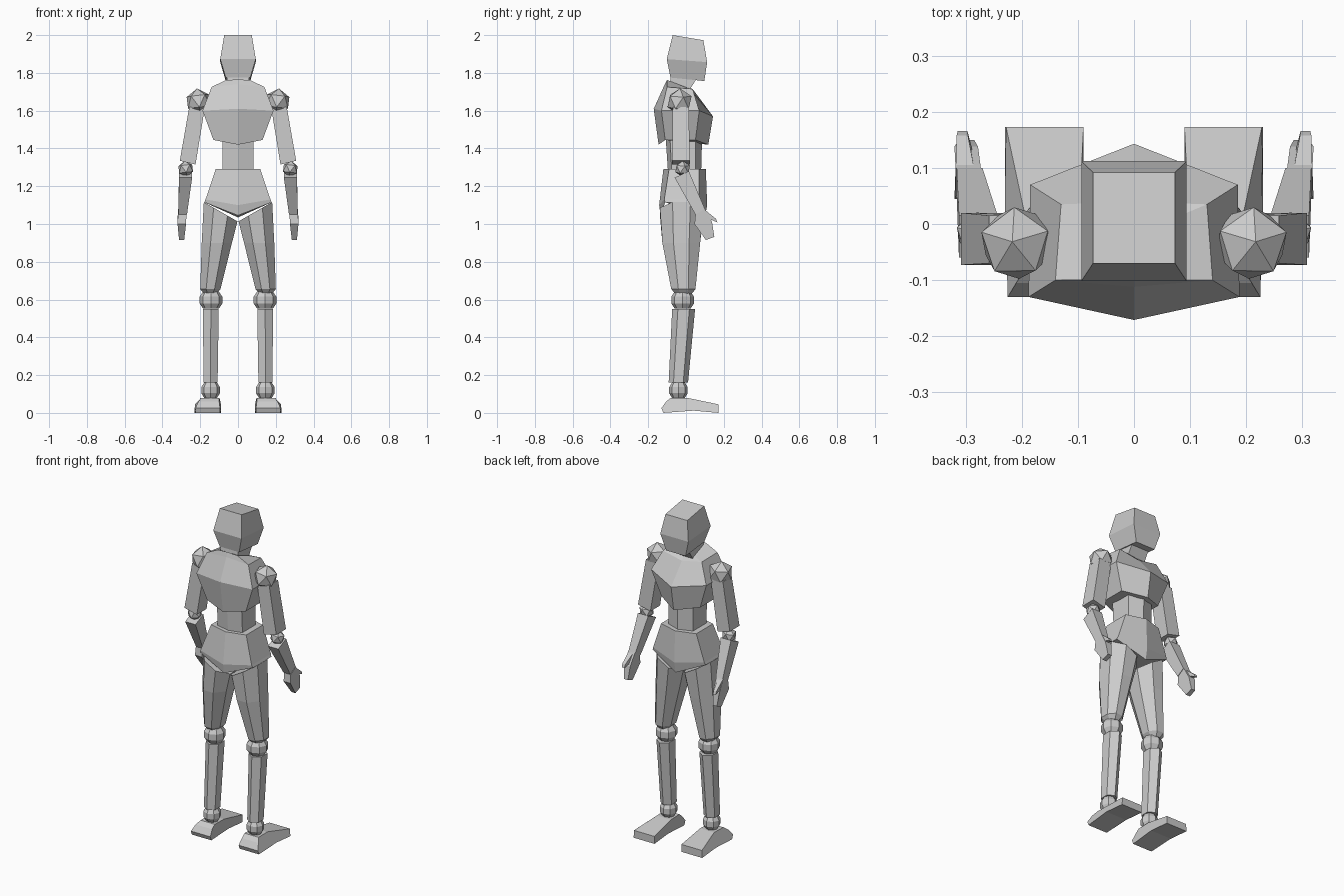
import bpy, bmesh
from math import cos, sin, pi
from mathutils import Matrix

if "Cube" in bpy.data.objects:
    bpy.data.objects.remove(bpy.data.objects["Cube"])


def finish(name, bm, mirror=False):
    bmesh.ops.recalc_face_normals(bm, faces=bm.faces)
    me = bpy.data.meshes.new(name)
    bm.to_mesh(me)
    bm.free()
    ob = bpy.data.objects.new(name, me)
    bpy.context.collection.objects.link(ob)
    if mirror:
        ob.modifiers.new("mirror", 'MIRROR').use_axis[0] = True
    return ob


def loft(name, rings, mirror=False):
    """Skin a stack of equal-length rings and cap both ends."""
    bm = bmesh.new()
    vs = [[bm.verts.new(p) for p in r] for r in rings]
    n = len(vs[0])
    for a, b in zip(vs, vs[1:]):
        for i in range(n):
            j = (i + 1) % n
            bm.faces.new((a[i], a[j], b[j], b[i]))
    bm.faces.new(vs[0])
    bm.faces.new(vs[-1])
    return finish(name, bm, mirror)


def rect(x0, x1, y0, z0, y1, z1):
    """Four-sided ring: back edge at (y0, z0), front edge at (y1, z1)."""
    return [(x0, y0, z0), (x1, y0, z0), (x1, y1, z1), (x0, y1, z1)]


def hexa(bc, bs, fs, fc):
    """Six-sided symmetric ring with a ridge on the centre line."""
    return [(0, *bc), bs, fs, (0, *fc), (-fs[0], *fs[1:]), (-bs[0], *bs[1:])]


def ngon(n, x0, x1, y0, y1, z, tilt=0.0, turn=0.0):
    """Elliptic ring filling the given extents; tilt raises the outer side."""
    k = 1 / cos(turn)
    cx, cy, rx, ry = (x0 + x1) / 2, (y0 + y1) / 2, (x1 - x0) / 2, (y1 - y0) / 2
    pts = []
    for i in range(n):
        a = 2 * pi * i / n + turn
        pts.append((cx + rx * k * cos(a), cy + ry * k * sin(a), z + tilt * cos(a)))
    return pts


def side_profile(name, pts):
    """Solid from side-view points (y, z, inner x, outer x)."""
    loft(name, [[(p[2], p[0], p[1]) for p in pts], [(p[3], p[0], p[1]) for p in pts]], True)


def ball_ico(name, loc, r, turn):
    bm = bmesh.new()
    mat = Matrix.Translation(loc) @ Matrix.Rotation(turn, 4, 'Z') @ Matrix.Rotation(0.12, 4, 'Y')
    bmesh.ops.create_icosphere(bm, subdivisions=1, radius=r, matrix=mat)
    finish(name, bm, True)


def ball_ring(name, x, y, z, r, h):
    rows = [(-h, .7), (-h * .4, 1), (h * .4, 1), (h, .7)]
    loft(name, [ngon(8, x - r * k, x + r * k, y - r * k, y + r * k, z + d) for d, k in rows], True)


# head and neck
loft("head", [rect(-.065, .065, -.082, 1.775, .097, 1.757),
              rect(-.094, .094, -.102, 1.873, .112, 1.857),
              rect(-.073, .073, -.07, 2.0, .092, 1.973)])
loft("neck", [rect(-.06, .06, -.09, 1.70, .0, 1.68),
              rect(-.058, .058, -.08, 1.79, .06, 1.775)])

# torso
loft("chest", [
    hexa((-.145, 1.42), (.13, -.11, 1.445), (.13, .05, 1.445), (.118, 1.42)),
    hexa((-.171, 1.61), (.188, -.13, 1.60), (.185, .07, 1.60), (.143, 1.57)),
    hexa((-.112, 1.74), (.14, -.10, 1.725), (.13, .035, 1.715), (.04, 1.69)),
    hexa((-.10, 1.765), (.065, -.10, 1.762), (.07, .01, 1.72), (.015, 1.715))])
loft("waist", [
    hexa((-.095, 1.27), (.083, -.075, 1.27), (.083, .05, 1.27), (.08, 1.27)),
    hexa((-.107, 1.45), (.083, -.085, 1.46), (.083, .05, 1.46), (.085, 1.45))])
loft("pelvis", [
    hexa((-.135, 1.045), (.178, -.11, 1.115), (.178, .065, 1.115), (.10, 1.035)),
    hexa((-.142, 1.10), (.172, -.115, 1.13), (.172, .07, 1.13), (.112, 1.10)),
    hexa((-.12, 1.29), (.118, -.09, 1.29), (.118, .07, 1.29), (.105, 1.29))])

# legs
T = pi / 8
loft("thigh", [ngon(8, .115, .18, -.055, .03, .63, 0, T),
               ngon(8, .093, .20, -.078, .05, .655, 0, T),
               ngon(8, .032, .192, -.125, .075, .90, 0, T),
               ngon(8, .003, .181, -.138, .09, 1.065, .055, T)], True)
ball_ring("knee", .143, -.018, .597, .06, .045)
H = pi / 6
loft("shin", [ngon(6, .108, .182, -.085, .004, .16, 0, H),
              ngon(6, .102, .186, -.065, .04, .55, 0, H)], True)
ball_ring("ankle", .145, -.04, .12, .049, .04)
side_profile("foot", [(-.12, .0, .095, .225), (-.13, .025, .095, .225), (-.105, .06, .1, .21),
                      (-.08, .08, .1, .195), (.005, .08, .098, .192), (.173, .045, .09, .228),
                      (.173, .0, .09, .23), (.04, .012, .09, .23)])

# arms
ball_ico("shoulder", (.209, -.034, 1.648), .07, .3)
loft("upper_arm", [rect(.225, .308, -.073, 1.315, .02, 1.315),
                   rect(.175, .258, -.07, 1.62, .015, 1.62)], True)
for p in bpy.data.objects["upper_arm"].data.vertices:
    if p.co.z < 1.4 and p.co.x > .27:
        p.co.z += .02
ball_ico("elbow", (.277, -.018, 1.292), .043, .3)
loft("forearm", [rect(.27, .316, .05, 1.05, .1, 1.08),
                 rect(.243, .312, -.06, 1.245, .015, 1.28)], True)

# hands
side_profile("hand", [(.05, 1.05, .273, .318), (.1, 1.08, .273, .318), (.138, 1.01, .278, .32),
                      (.15, .932, .285, .312), (.105, .915, .285, .312), (.045, 1.0, .275, .32)])
side_profile("thumb", [(.1, 1.075, .285, .316), (.158, 1.028, .296, .316),
                       (.166, 1.008, .297, .314), (.14, 1.02, .29, .316), (.105, 1.02, .285, .316)])
